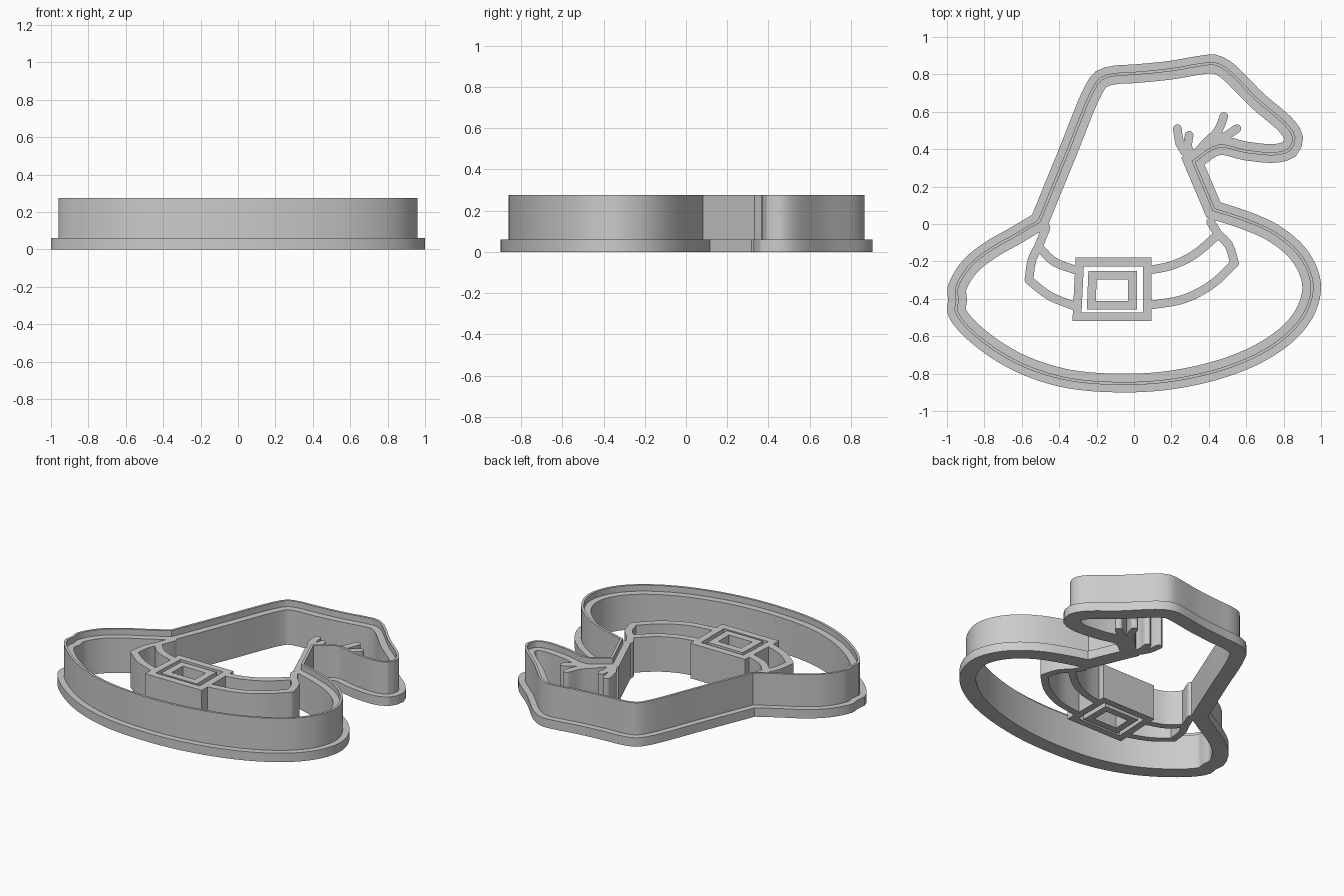
import bpy, bmesh, math
from mathutils import Vector

if "Cube" in bpy.data.objects:
    bpy.data.objects.remove(bpy.data.objects["Cube"], do_unlink=True)

grey = bpy.data.materials.new("light grey plastic")
grey.use_nodes = True
grey.diffuse_color = (0.6, 0.6, 0.6, 1)
grey.node_tree.nodes["Principled BSDF"].inputs["Base Color"].default_value = grey.diffuse_color

STAMP_TOP = 0.235
LINE = 0.023  # half width of a stamp line


def spline(points, step=0.035):
    """Smooth open curve through the points (centripetal)."""
    p = [Vector(q) for q in points]
    p = [2 * p[0] - p[1]] + p + [2 * p[-1] - p[-2]]
    out = []
    for a, b, c, d in zip(p, p[1:], p[2:], p[3:]):
        t0, t1, t2 = [(v - u).length ** 0.5 for u, v in ((a, b), (b, c), (c, d))]
        m1 = t1 * ((b - a) / t0 - (c - a) / (t0 + t1) + (c - b) / t1)
        m2 = t1 * ((c - b) / t1 - (d - b) / (t1 + t2) + (d - c) / t2)
        n = max(2, round((c - b).length / step))
        for i in range(n):
            t = i / n
            out.append((2 * t**3 - 3 * t**2 + 1) * b + (t**3 - 2 * t**2 + t) * m1
                       + (3 * t**2 - 2 * t**3) * c + (t**3 - t**2) * m2)
    return out + [p[-2]]


def offset(path, dist, closed):
    """Mitred offset to the left of the path."""
    out = []
    for i, p in enumerate(path):
        before = p - path[i - 1] if closed or i else path[1] - p
        after = path[(i + 1) % len(path)] - p if closed or i < len(path) - 1 else before
        before, after = before.normalized(), after.normalized()
        n1, n2 = Vector((-before.y, before.x)), Vector((-after.y, after.x))
        out.append(p + (n1 + n2) * dist / (1 + n1.dot(n2)))
    return out


def finish(name, bm):
    bmesh.ops.recalc_face_normals(bm, faces=bm.faces)
    mesh = bpy.data.meshes.new(name)
    bm.to_mesh(mesh)
    bm.free()
    mesh.materials.append(grey)
    obj = bpy.data.objects.new(name, mesh)
    bpy.context.collection.objects.link(obj)
    bpy.ops.object.select_all(action="DESELECT")
    obj.select_set(True)
    bpy.context.view_layer.objects.active = obj
    bpy.ops.object.shade_smooth_by_angle(angle=math.radians(30))


def sweep(name, path, section):
    """Closed wall: carry an (offset, height) section round the path."""
    bm = bmesh.new()
    rings = [[bm.verts.new((*q, z)) for q in offset(path, d, True)] for d, z in section]
    n = len(path)
    for r, s in zip(rings, rings[1:] + rings[:1]):
        for i in range(n):
            j = (i + 1) % n
            bm.faces.new((r[i], r[j], s[j], s[i]))
    finish(name, bm)


def stroke(name, points):
    """Upright line with round ends."""
    path = spline(points)
    outline = offset(path, LINE, False)
    for end, side, back in ((path[-1], outline[-1], offset(path, -LINE, False)[::-1]),
                            (path[0], offset(path, -LINE, False)[0], [])):
        arm = Vector(side) - end
        for k in range(1, 6):
            a = -math.pi * k / 6
            outline.append(end + Vector((arm.x * math.cos(a) - arm.y * math.sin(a),
                                         arm.x * math.sin(a) + arm.y * math.cos(a))))
        outline += back
    bm = bmesh.new()
    face = bm.faces.new([bm.verts.new((*q, 0)) for q in outline])
    top = bmesh.ops.extrude_face_region(bm, geom=[face], use_keep_orig=True)["geom"]
    bmesh.ops.translate(bm, vec=(0, 0, STAMP_TOP),
                        verts=[v for v in top if isinstance(v, bmesh.types.BMVert)])
    finish(name, bm)


# Outline: cone, folded tip and brim, joined at sharp notches
left_notch, fold, right_notch = (-0.505, 0.015), (0.315, 0.335), (0.425, 0.075)
cone = [left_notch, (-0.36, 0.37), (-0.22, 0.71), (-0.175, 0.775), (-0.1, 0.797), (0, 0.803),
        (0.2, 0.823), (0.36, 0.85), (0.43, 0.855), (0.49, 0.826), (0.66, 0.66), (0.82, 0.52),
        (0.853, 0.46), (0.83, 0.4), (0.76, 0.378), (0.6, 0.39), (0.45, 0.418), fold]
brim = [right_notch, (0.58, 0.025), (0.74, -0.045), (0.87, -0.15), (0.935, -0.26),
        (0.95, -0.35), (0.92, -0.46), (0.84, -0.57), (0.69, -0.68), (0.48, -0.77),
        (0.19, -0.835), (-0.1, -0.85), (-0.38, -0.822), (-0.62, -0.74), (-0.81, -0.62),
        (-0.92, -0.515), (-0.95, -0.46), (-0.942, -0.405), (-0.948, -0.35), (-0.88, -0.23),
        (-0.77, -0.14), (-0.63, -0.06), left_notch]
outline = spline(cone)[:-1] + spline([fold, right_notch])[:-1] + spline(brim)[:-1]

# Cutter wall with flange outside, thin blade and inner ledge
sweep("cutter_wall", outline, [
    (0.05, 0), (0.05, 0.06), (0.01, 0.06), (0.01, 0.275),
    (-0.006, 0.275), (-0.006, STAMP_TOP), (-0.05, STAMP_TOP), (-0.05, 0)])

# Buckle frames
frame = [(LINE, 0), (LINE, STAMP_TOP), (-LINE, STAMP_TOP), (-LINE, 0)]
for name, corners in {
    "buckle_outer": [(-0.29, -0.203), (0.07, -0.203), (0.07, -0.495), (-0.305, -0.495)],
    "buckle_inner": [(-0.222, -0.275), (-0.008, -0.275), (-0.008, -0.435), (-0.228, -0.435)],
}.items():
    sweep(name, [Vector(c) for c in corners], frame)

# Belt lines and fold creases
for name, points in {
    "belt_left_link": [(-0.47, -0.02), (-0.51, -0.12)],
    "belt_left_end": [(-0.51, -0.12), (-0.545, -0.19), (-0.562, -0.3)],
    "belt_left_top": [(-0.51, -0.12), (-0.43, -0.2), (-0.3, -0.25)],
    "belt_left_bottom": [(-0.562, -0.3), (-0.45, -0.385), (-0.3, -0.445)],
    "belt_right_link": [(0.41, 0.01), (0.45, -0.055)],
    "belt_right_end": [(0.45, -0.055), (0.505, -0.11), (0.538, -0.21)],
    "belt_right_top": [(0.08, -0.247), (0.2, -0.222), (0.32, -0.165), (0.45, -0.055)],
    "belt_right_bottom": [(0.08, -0.435), (0.27, -0.4), (0.42, -0.32), (0.538, -0.21)],
    "crease_left": [(0.232, 0.51), (0.245, 0.43), (0.29, 0.36)],
    "crease_middle": [(0.295, 0.475), (0.287, 0.42), (0.3, 0.36)],
    "crease_right": [(0.48, 0.575), (0.45, 0.5), (0.38, 0.43), (0.33, 0.37)],
    "crease_branch": [(0.55, 0.51), (0.48, 0.465), (0.41, 0.45)],
}.items():
    stroke(name, points)
